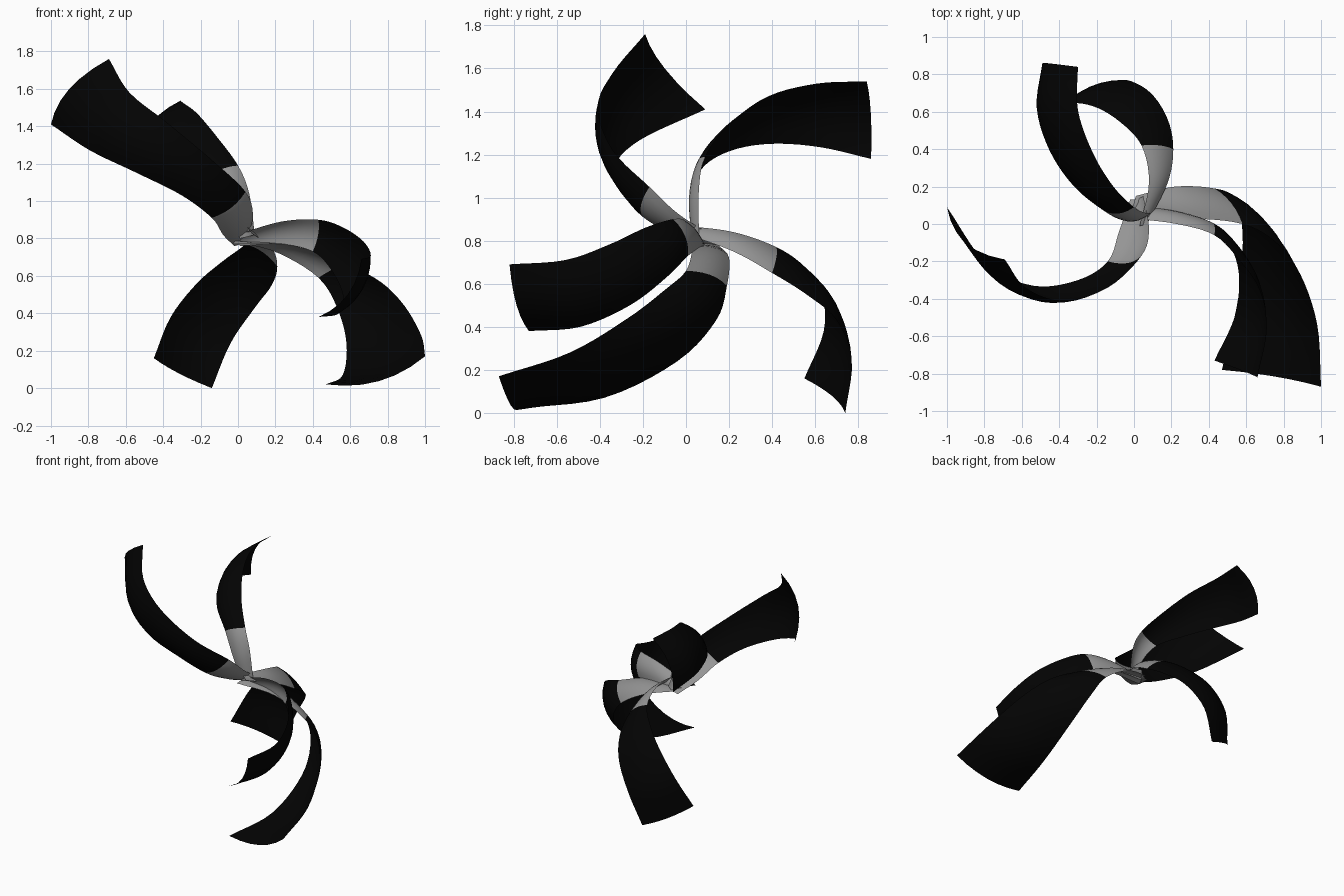
import bpy, bmesh
from mathutils import Vector

if "Cube" in bpy.data.objects:
    bpy.data.objects.remove(bpy.data.objects["Cube"])


def material(name, rgb):
    m = bpy.data.materials.new(name)
    m.diffuse_color = (*rgb, 1)
    m.use_nodes = True
    m.node_tree.nodes["Principled BSDF"].inputs["Base Color"].default_value = m.diffuse_color
    return m


GREY = material("mid grey", (0.30, 0.30, 0.30))
BLACK = material("near black", (0.001, 0.001, 0.001))
STEPS, COLS = 5, 6


def spline(pts):
    """Smooth curve through the points (Catmull-Rom)."""
    p = [Vector(v) for v in pts]
    p = [2 * p[0] - p[1]] + p + [2 * p[-1] - p[-2]]
    out = []
    for i in range(1, len(p) - 2):
        a, b, c, d = p[i - 1:i + 3]
        for s in range(STEPS):
            t = s / STEPS
            out.append(0.5 * (2 * b + (c - a) * t + (2 * a - 5 * b + 4 * c - d) * t * t
                              + (3 * b - a - 3 * c + d) * t ** 3))
    return out + [p[-2]]


def blade(name, edge_a, edge_b, bulge=0.14):
    """Curled sheet between two edge curves, arched across; grey up to the third point."""
    ea, eb = spline(edge_a), spline(edge_b)
    n = len(ea)
    mid = [(a + b) / 2 for a, b in zip(ea, eb)]
    normals = []
    for i in range(n):
        tangent = mid[min(i + 1, n - 1)] - mid[max(i - 1, 0)]
        normals.append(tangent.cross(eb[i] - ea[i]).normalized())
    # arch towards the outside of the curl
    k = 4 * STEPS
    outward = mid[k] - (mid[2 * STEPS] + mid[-1]) / 2
    sign = 1 if outward.dot(normals[k]) > 0 else -1
    bm = bmesh.new()
    rows = []
    for i in range(n):
        h = sign * bulge * (eb[i] - ea[i]).length
        rows.append([bm.verts.new(ea[i].lerp(eb[i], j / COLS)
                                  + normals[i] * h * 4 * (j / COLS) * (1 - j / COLS))
                     for j in range(COLS + 1)])
    for i in range(n - 1):
        for j in range(COLS):
            f = bm.faces.new((rows[i][j], rows[i][j + 1], rows[i + 1][j + 1], rows[i + 1][j]))
            f.material_index = 0 if i < 2 * STEPS else 1
            f.smooth = True
    me = bpy.data.meshes.new(name)
    bm.to_mesh(me)
    bm.free()
    me.materials.append(GREY)
    me.materials.append(BLACK)
    ob = bpy.data.objects.new(name, me)
    bpy.context.collection.objects.link(ob)


# blade rising to the upper left
blade("upper_left_blade",
      [(.05, .15, .81), (.08, -.03, .92), (.04, -.17, 1.05), (-.14, -.34, 1.22),
       (-.38, -.41, 1.42), (-.58, -.34, 1.58), (-.69, -.19, 1.76)],
      [(-.02, .13, .76), (-.08, -.04, .82), (-.14, -.20, .91), (-.30, -.30, 1.03),
       (-.54, -.33, 1.15), (-.79, -.21, 1.27), (-1.0, .09, 1.41)])
# blade rising to the back
blade("upper_back_blade",
      [(.09, .06, .82), (.06, .06, 1.04), (0, .09, 1.19), (-.11, .20, 1.34),
       (-.22, .38, 1.47), (-.30, .61, 1.53), (-.30, .84, 1.54)],
      [(.01, .03, .80), (-.06, .02, .98), (-.16, .07, 1.13), (-.32, .20, 1.215),
       (-.45, .39, 1.25), (-.52, .62, 1.235), (-.49, .86, 1.18)], 0.16)
# blade dropping at the back
blade("lower_back_blade",
      [(.03, -.01, .87), (.08, .22, .84), (.04, .42, .77), (-.08, .55, .68),
       (-.22, .63, .56), (-.36, .64, .38), (-.45, .55, .16)],
      [(.07, 0, .83), (.18, .22, .75), (.21, .40, .65), (.18, .56, .55),
       (.09, .70, .43), (-.04, .77, .24), (-.14, .74, 0)], 0.10)
# blade curling forward on the right
blade("front_right_blade",
      [(-.01, .03, .82), (.23, 0, .89), (.43, -.06, .90), (.56, -.19, .86),
       (.67, -.35, .785), (.71, -.56, .71), (.66, -.82, .69)],
      [(.01, .10, .76), (.22, .07, .77), (.40, .01, .73), (.50, -.09, .63),
       (.56, -.26, .50), (.54, -.49, .40), (.43, -.73, .38)])
# blade sweeping down to the lower right
blade("lower_right_blade",
      [(-.03, .03, .77), (.30, .03, .76), (.58, 0, .66), (.76, -.10, .57),
       (.89, -.27, .44), (.98, -.54, .28), (1.0, -.87, .17)],
      [(.01, .15, .78), (.22, .20, .72), (.43, .19, .59), (.53, .14, .43),
       (.58, -.04, .24), (.56, -.38, .07), (.47, -.78, .02)], 0.11)
